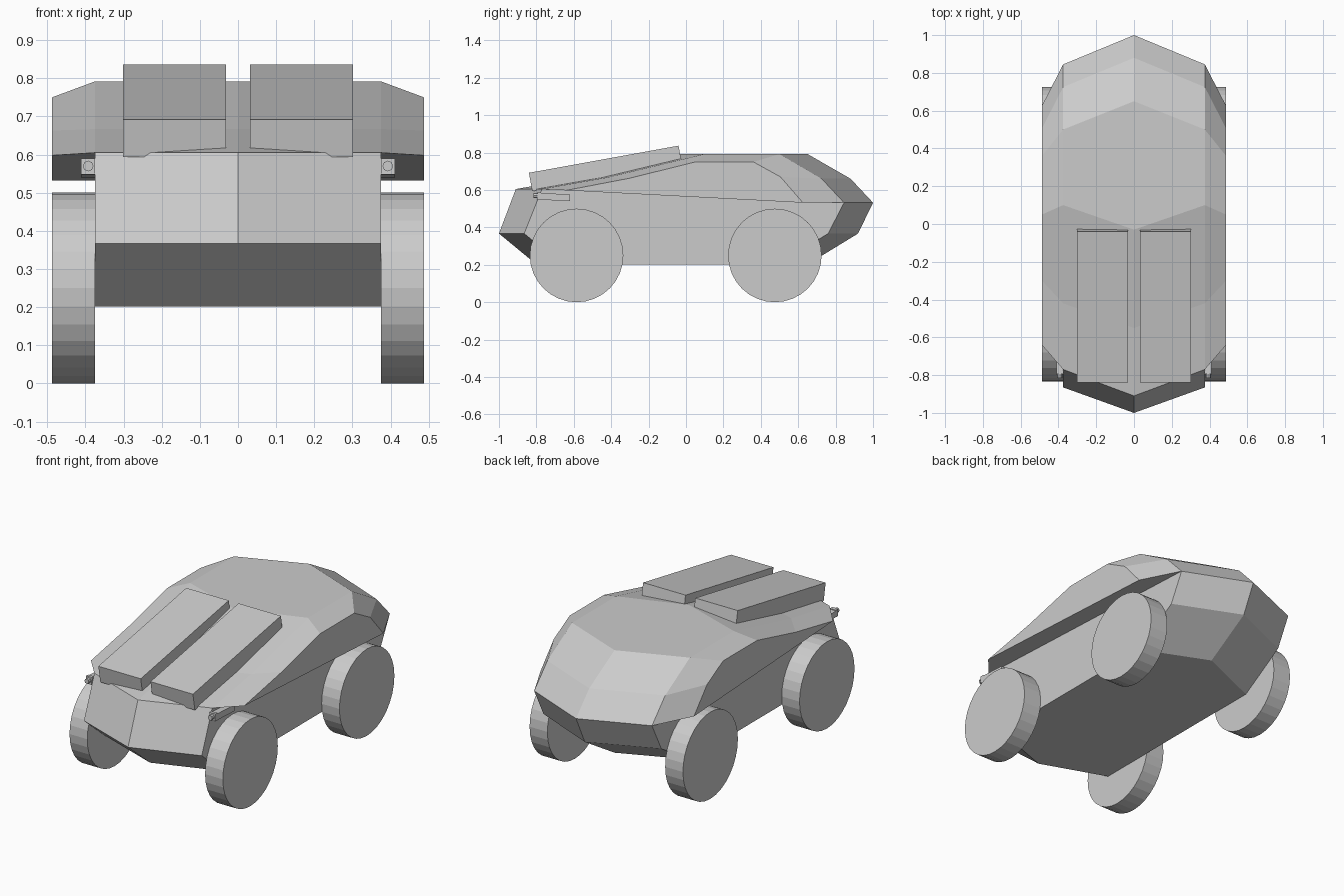
import bpy, bmesh, math
from mathutils import Matrix, Vector

cube = bpy.data.objects.get("Cube")
if cube:
    bpy.data.objects.remove(cube)

grey = bpy.data.materials.new("plain grey")
grey.use_nodes = True
grey.diffuse_color = (0.6, 0.6, 0.6, 1)
grey.node_tree.nodes["Principled BSDF"].inputs["Base Color"].default_value = (0.6, 0.6, 0.6, 1)

SIDE, OUTER = 0.375, 0.488   # half widths of the hull and of the shell overhang


def finish(name, bm):
    bmesh.ops.recalc_face_normals(bm, faces=bm.faces)
    mesh = bpy.data.meshes.new(name)
    bm.to_mesh(mesh)
    bm.free()
    mesh.materials.append(grey)
    obj = bpy.data.objects.new(name, mesh)
    bpy.context.collection.objects.link(obj)
    return obj


def box(name, size, matrix):
    bm = bmesh.new()
    bmesh.ops.create_cube(bm, size=1, matrix=matrix @ Matrix.Diagonal((*size, 1)))
    return finish(name, bm)


def disc(name, radius, depth, sides, location):
    """Cylinder with its axis along x or y, chosen by the rotation matrix passed in."""
    bm = bmesh.new()
    bmesh.ops.create_cone(bm, cap_ends=True, segments=sides, radius1=radius,
                          radius2=radius, depth=depth, matrix=location)
    return finish(name, bm)


# Shell stations from nose to tail: centre y, side y, z, outer y, outer z
shell = [(-0.91, -0.77, 0.605, -0.64, 0.598),
         (-0.55, -0.42, 0.667, -0.30, 0.663),
         (-0.03, 0.10, 0.792, 0.05, 0.75),
         (0.65, 0.50, 0.792, 0.36, 0.75),
         (0.88, 0.725, 0.66, 0.505, 0.67),
         (1.0, 0.845, 0.532, 0.625, 0.532)]
# Lower hull from tail round to nose: centre y, side y, z
lower = [(0.92, 0.76, 0.367), (0.65, 0.49, 0.202),
         (-0.80, -0.665, 0.202), (-1.0, -0.865, 0.367)]

# Faceted hull with overhanging shoulders
bm = bmesh.new()
ring = [s[:3] for s in shell] + lower
centre = [bm.verts.new((0, c, z)) for c, s, z in ring]
for sign in (-1, 1):
    side = [bm.verts.new((sign * SIDE, s, z)) for c, s, z in ring]
    outer = [bm.verts.new((sign * OUTER, s[3], s[4])) for s in shell]
    for i in range(len(ring)):
        j = (i + 1) % len(ring)
        bm.faces.new((centre[i], centre[j], side[j], side[i]))
    for i in range(len(shell) - 1):
        bm.faces.new((side[i], side[i + 1], outer[i + 1], outer[i]))
    last = len(shell) - 1
    bm.faces.new(outer)                                           # shoulder side
    bm.faces.new((outer[0], outer[last], side[last], side[0]))    # shoulder underside
    bm.faces.new([side[0]] + side[last:])                         # lower side wall
finish("hull", bm)

for label, sign in (("left", 1), ("right", -1)):
    # Wheels
    for end, y in (("front", -0.585), ("rear", 0.475)):
        place = (Matrix.Translation((sign * (SIDE + OUTER) / 2, y, 0.25))
                 @ Matrix.Rotation(math.pi / 2, 4, 'Y'))
        disc(f"{end}_{label}_wheel", 0.25, OUTER - SIDE, 32, place)

    # Slanted panel on the hood
    tilt = Matrix.Rotation(math.atan2(0.145, 0.8), 4, 'X')
    box(f"{label}_hood_panel", (0.27, 0.813, 0.1),
        Matrix.Translation((sign * 0.166, -0.431, 0.715)) @ tilt)

    # Headlight housing and lamp under the shoulder
    droop = Matrix.Rotation(-0.05, 4, 'X')
    box(f"{label}_headlight_housing", (0.037, 0.16, 0.036),
        Matrix.Translation((sign * 0.393, -0.70, 0.562)) @ droop)
    box(f"{label}_headlight_bezel", (0.037, 0.02, 0.042),
        Matrix.Translation((sign * 0.393, -0.785, 0.568)) @ droop)
    disc(f"{label}_headlight_lamp", 0.014, 0.03, 8,
         Matrix.Translation((sign * 0.393, -0.80, 0.57)) @ Matrix.Rotation(math.pi / 2, 4, 'X'))
